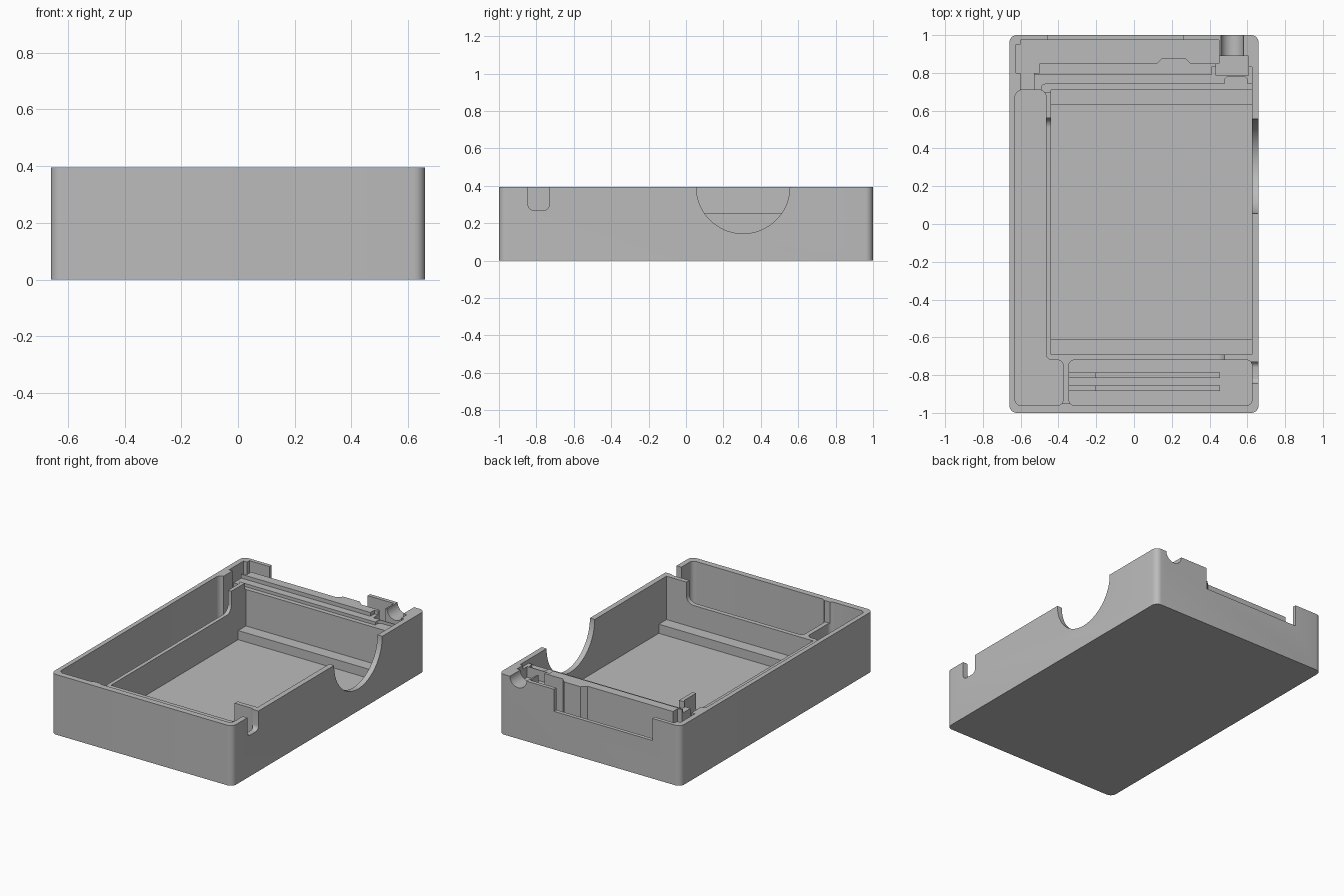
import bpy, bmesh, math
from mathutils import Vector

old = bpy.data.objects.get("Cube")
if old:
    bpy.data.objects.remove(old, do_unlink=True)

HEIGHT = 0.395
TOP = 0.6      # cutters reach above the rim
FLOOR = 0.05

grey = bpy.data.materials.new("grey plastic")
grey.use_nodes = True
grey.diffuse_color = (0.5, 0.5, 0.5, 1)
grey.node_tree.nodes["Principled BSDF"].inputs["Base Color"].default_value = grey.diffuse_color


def rounded(points, radii, steps=7):
    """Outline with each corner rounded by its own radius."""
    out = []
    for i, p in enumerate(points):
        r = radii[i] if isinstance(radii, (list, tuple)) else radii
        p = Vector(p)
        if r == 0:
            out.append(p)
            continue
        a = (Vector(points[i - 1]) - p).normalized()
        b = (Vector(points[(i + 1) % len(points)]) - p).normalized()
        half = a.angle(b) / 2
        centre = p + (a + b).normalized() * r / math.sin(half)
        start = p + a * r / math.tan(half) - centre
        end = p + b * r / math.tan(half) - centre
        turn = start.angle(end)
        for k in range(steps + 1):
            t = k / steps
            out.append(centre + (start * math.sin((1 - t) * turn)
                                 + end * math.sin(t * turn)) / math.sin(turn))
    return out


def rect(x0, x1, y0, y1):
    return [(x0, y0), (x1, y0), (x1, y1), (x0, y1)]


def prism(name, outline, low, high, axis="z"):
    """Extrude an outline along an axis; outline is xy, yz (x) or xz (y)."""
    place = {"z": lambda u, v, w: (u, v, w),
             "x": lambda u, v, w: (w, u, v),
             "y": lambda u, v, w: (u, w, v)}[axis]
    bm = bmesh.new()
    ends = [[bm.verts.new(place(p[0], p[1], w)) for p in outline] for w in (low, high)]
    bm.faces.new(ends[0])
    bm.faces.new(ends[1])
    n = len(outline)
    for i in range(n):
        j = (i + 1) % n
        bm.faces.new((ends[0][i], ends[0][j], ends[1][j], ends[1][i]))
    bmesh.ops.recalc_face_normals(bm, faces=bm.faces)
    mesh = bpy.data.meshes.new(name)
    bm.to_mesh(mesh)
    bm.free()
    obj = bpy.data.objects.new(name, mesh)
    bpy.context.collection.objects.link(obj)
    mesh.materials.append(grey)
    return obj


def cut(target, outline, low, high=TOP, axis="z"):
    """Remove a prism from the target."""
    cutter = prism("cutter", outline, low, high, axis)
    cutter.hide_render = True
    mod = target.modifiers.new("cut", "BOOLEAN")
    mod.operation = "DIFFERENCE"
    mod.solver = "EXACT"
    mod.object = cutter
    bpy.context.view_layer.update()
    result = target.evaluated_get(bpy.context.evaluated_depsgraph_get())
    mesh = bpy.data.meshes.new_from_object(result)
    target.modifiers.clear()
    target.data = mesh
    bpy.data.objects.remove(cutter, do_unlink=True)


def smooth(obj):
    bpy.ops.object.select_all(action="DESELECT")
    obj.select_set(True)
    bpy.context.view_layer.objects.active = obj
    bpy.ops.object.shade_smooth_by_angle(angle=math.radians(30))


# Outer shell
case = prism("case_body", rounded(rect(-0.66, 0.66, -1, 1), 0.04), 0, HEIGHT)

# Main bay, side channel that turns along the front, and front bay
cut(case, rect(-0.44, 0.625, -0.69, 0.71), FLOOR)
channel = [(-0.63, -0.96), (-0.375, -0.96), (-0.375, -0.72),
           (-0.465, -0.72), (-0.465, 0.71), (-0.63, 0.71)]
cut(case, rounded(channel, [0.03, 0.03, 0.03, 0.03, 0.04, 0.04]), FLOOR)
cut(case, rounded(rect(-0.345, 0.625, -0.96, -0.72), 0.03), FLOOR)

# Lowered tops of the inner dividers, curving up at their ends
low_top = 0.255
cut(case, rounded([(-0.95, low_top), (0.56, low_top), (0.56, TOP), (-0.95, TOP)],
                  [0, 0.05, 0, 0]), -0.6, -0.34, "x")
cut(case, rounded([(-0.4, low_top), (0.48, low_top), (0.48, TOP), (-0.4, TOP)],
                  [0, 0.05, 0, 0]), -0.75, -0.66, "y")

# Board bay behind the main bay, with a thick spot on its front wall
board = [(-0.625, 0.8), (-0.5, 0.8), (-0.5, 0.85), (0.12, 0.85), (0.15, 0.88),
         (0.27, 0.88), (0.3, 0.85), (0.45, 0.85), (0.45, 0.975),
         (-0.6, 0.975), (-0.6, 0.95), (-0.625, 0.95)]
cut(case, board, 0.1)
cut(case, rect(-0.6, -0.53, 0.68, 0.82), 0.1)

# Stepped ledges between the main bay and the board bay
cut(case, rect(-0.53, 0.42, 0.705, 0.79), 0.37)
cut(case, rect(0.41, 0.625, 0.705, 0.83), 0.37)
ledge = [(-0.49, 0.7), (0.625, 0.7), (0.625, 0.74), (0.6, 0.74), (0.6, 0.78),
         (0.48, 0.78), (0.48, 0.74), (-0.49, 0.74)]
cut(case, rounded(ledge, [0, 0, 0, 0, 0.02, 0.02, 0, 0.02]), 0.35)

# Corner recess and the round cable groove through the back wall
cut(case, rect(0.435, 0.605, 0.785, 0.89), 0.3)
groove = [(0.52 + 0.06 * math.cos(a), HEIGHT + 0.06 * math.sin(a))
          for a in (i * math.tau / 32 for i in range(32))]
cut(case, groove, 0.86, 1.1, "y")

# Wide slot in the back wall
cut(case, rect(-0.455, 0.26, 0.25, TOP), 0.96, 1.1, "y")

# Finger scoop and small notch in the side wall
scoop = [(0.305 + 0.25 * math.cos(a), HEIGHT + 0.25 * math.sin(a))
         for a in (i * math.tau / 72 for i in range(72))]
cut(case, scoop, 0.6, 0.75, "x")
cut(case, rounded(rect(-0.845, -0.73, 0.27, TOP), [0.03, 0.03, 0, 0]), 0.6, 0.75, "x")
smooth(case)

# Support strips at both ends of the main bay
for name, y0, y1 in (("back_strip", 0.63, 0.715), ("front_strip", -0.695, -0.61)):
    prism(name, rect(-0.445, 0.63, y0, y1), FLOOR - 0.01, 0.11)

# Rails on the front bay floor, each with a higher end
for i, y in enumerate((-0.80, -0.87)):
    prism(f"front_rail_{i + 1}", rect(-0.205, 0.455, y - 0.015, y + 0.015), FLOOR - 0.01, 0.1)
    prism(f"front_rail_end_{i + 1}", rect(-0.35, -0.205, y - 0.015, y + 0.015), FLOOR - 0.01, 0.13)
